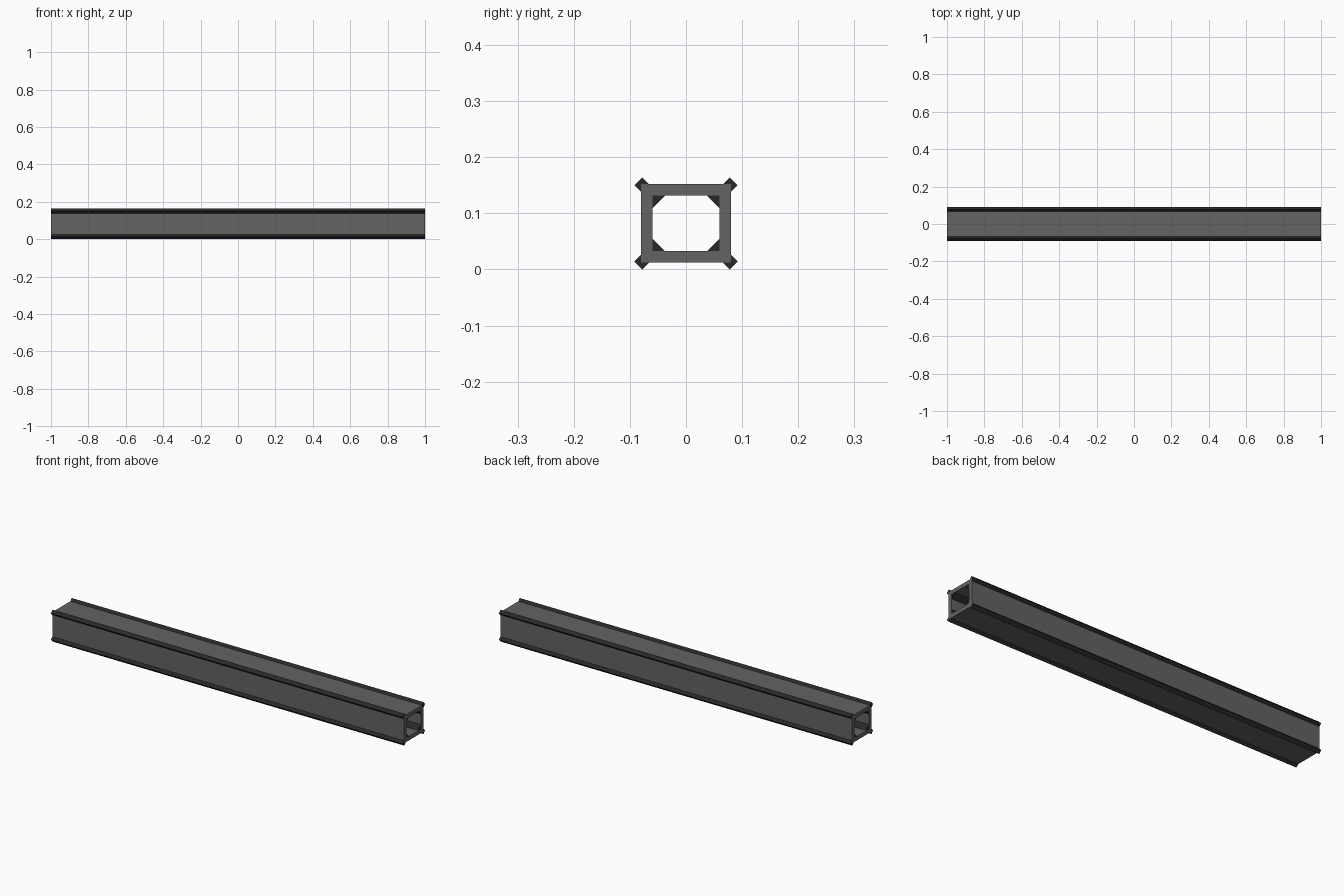
import bpy, bmesh

if "Cube" in bpy.data.objects:
    bpy.data.objects.remove(bpy.data.objects["Cube"])

ZC = 0.082  # centre height of the beam


def material(name, value):
    m = bpy.data.materials.new(name)
    m.diffuse_color = (value, value, value, 1)
    m.use_nodes = True
    m.node_tree.nodes["Principled BSDF"].inputs["Base Color"].default_value = m.diffuse_color
    return m


STEEL = material("grey_steel", 0.125)
DARK = material("dark_steel", 0.022)


def prism(name, profile, mat, half=1.0):
    """Extrude a closed (y, z) profile along x."""
    bm = bmesh.new()
    face = bm.faces.new([bm.verts.new((-half, y, z)) for y, z in profile])
    out = bmesh.ops.extrude_face_region(bm, geom=[face])
    verts = [v for v in out["geom"] if isinstance(v, bmesh.types.BMVert)]
    bmesh.ops.translate(bm, verts=verts, vec=(2 * half, 0, 0))
    bmesh.ops.recalc_face_normals(bm, faces=bm.faces)
    mesh = bpy.data.meshes.new(name)
    bm.to_mesh(mesh)
    bm.free()
    mesh.materials.append(mat)
    ob = bpy.data.objects.new(name, mesh)
    bpy.context.collection.objects.link(ob)
    return ob


def rect_tube(name, outer, inner, mat):
    """Hollow box section, open at both ends."""
    bm = bmesh.new()

    def ring(x, size):
        hy, hz = size
        return [bm.verts.new((x, sy * hy, ZC + sz * hz))
                for sy, sz in ((-1, -1), (1, -1), (1, 1), (-1, 1))]
    loops = [ring(-1, outer), ring(1, outer), ring(1, inner), ring(-1, inner)]
    for k in range(4):
        a, b = loops[k], loops[(k + 1) % 4]
        for i in range(4):
            j = (i + 1) % 4
            bm.faces.new((a[i], a[j], b[j], b[i]))
    bmesh.ops.recalc_face_normals(bm, faces=bm.faces)
    mesh = bpy.data.meshes.new(name)
    bm.to_mesh(mesh)
    bm.free()
    mesh.materials.append(mat)
    ob = bpy.data.objects.new(name, mesh)
    bpy.context.collection.objects.link(ob)


# Hollow beam
rect_tube("beam_walls", (0.08, 0.07), (0.06, 0.0495), STEEL)

# Diamond edge rails outside and triangular braces inside each corner
R = 0.014
for sy, side in ((-1, "front"), (1, "back")):
    for sz, level in ((-1, "lower"), (1, "upper")):
        y, z = sy * 0.078, ZC + sz * 0.068
        prism(f"edge_rail_{level}_{side}",
              [(y - R, z), (y, z - R), (y + R, z), (y, z + R)], DARK)
        y, z = sy * 0.061, ZC + sz * 0.0505
        prism(f"inner_brace_{level}_{side}",
              [(y, z), (y - sy * 0.0245, z), (y, z - sz * 0.0245)], DARK, 0.998)
